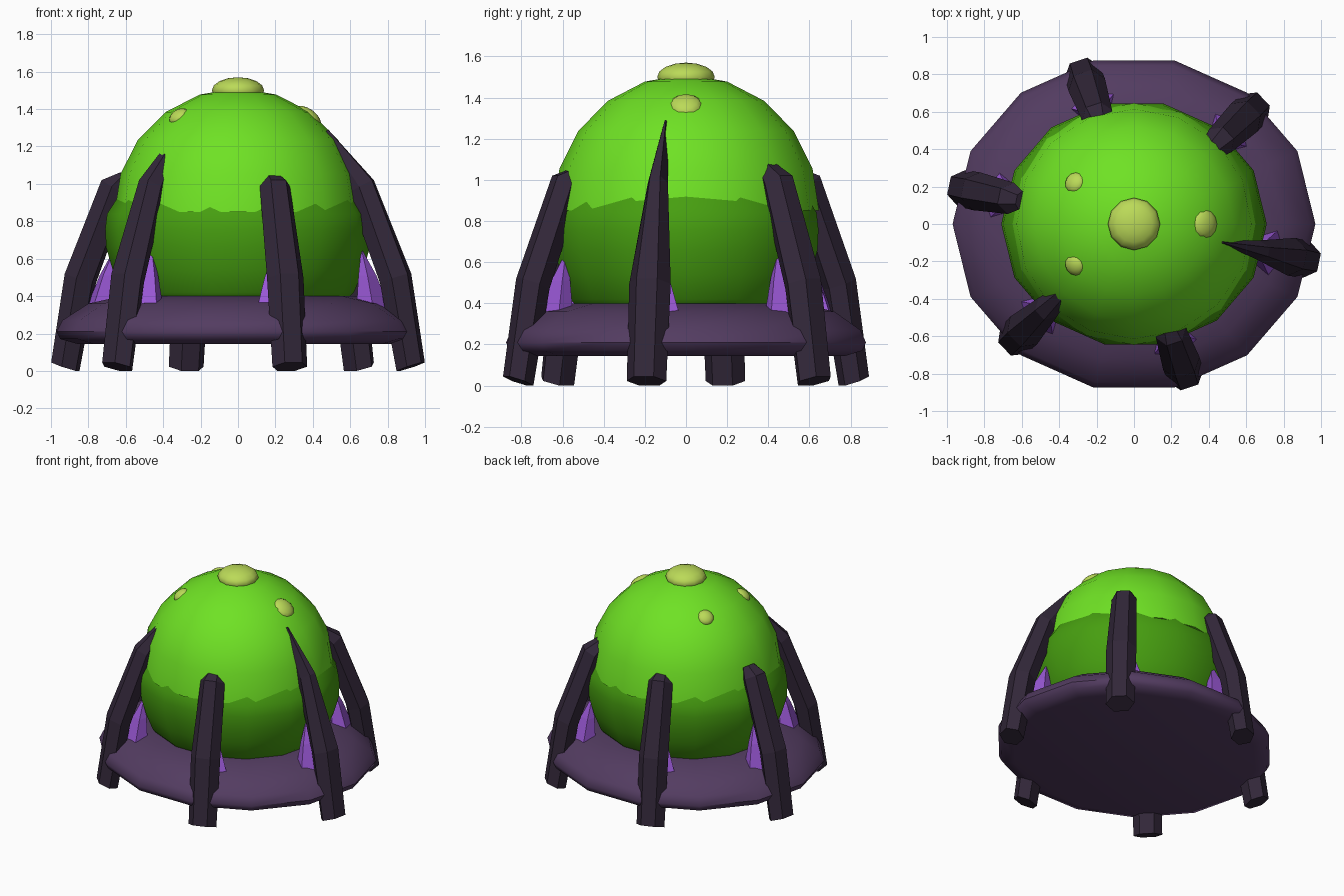
import bpy, bmesh, math
from mathutils import Vector, Matrix

if "Cube" in bpy.data.objects:
    bpy.data.objects.remove(bpy.data.objects["Cube"])


def material(name, hex_code):
    """Flat material from an sRGB hex colour."""
    def lin(c):
        c /= 255
        return c / 12.92 if c <= 0.04045 else ((c + 0.055) / 1.055) ** 2.4
    m = bpy.data.materials.new(name)
    rgb = [lin(int(hex_code[i:i + 2], 16)) for i in (0, 2, 4)]
    m.diffuse_color = (*rgb, 1)
    m.use_nodes = True
    m.node_tree.nodes["Principled BSDF"].inputs["Base Color"].default_value = m.diffuse_color
    return m


BRIGHT = material("bright green", "6FE224")
DARK = material("dark green", "479F10")
LIME = material("pale lime", "BBDA58")
BASE = material("dusky purple", "533C61")
LEG = material("near black purple", "322739")
CRYSTAL = material("bright violet", "9A58D6")


def finish(bm, name, mat, smooth_angle=0):
    bmesh.ops.recalc_face_normals(bm, faces=bm.faces)
    if smooth_angle:
        for f in bm.faces:
            f.smooth = True
        for e in bm.edges:
            e.smooth = e.calc_face_angle(0) < math.radians(smooth_angle)
    me = bpy.data.meshes.new(name)
    bm.to_mesh(me)
    bm.free()
    me.materials.append(mat)
    ob = bpy.data.objects.new(name, me)
    bpy.context.collection.objects.link(ob)
    return ob


def loft(bm, rings):
    """Skin closed rings of points and cap both ends."""
    rows = [[bm.verts.new(p) for p in ring] for ring in rings]
    n = len(rows[0])
    for a, b in zip(rows, rows[1:]):
        for i in range(n):
            bm.faces.new((a[i], a[(i + 1) % n], b[(i + 1) % n], b[i]))
    bm.faces.new(rows[0][::-1])
    bm.faces.new(rows[-1])


def lathe(name, profile, sides, y_scale, mat, angle):
    bm = bmesh.new()
    loft(bm, [[(r * math.cos(math.tau * i / sides),
                r * y_scale * math.sin(math.tau * i / sides), z)
               for i in range(sides)] for r, z in profile])
    return finish(bm, name, mat, angle)


# Base plate
lathe("base_plate", [(.86, .145), (.95, .17), (.97, .21), (.94, .27),
                     (.80, .36), (.62, .40)], 14, .925, BASE, 50)

# Lower body, slightly wider than the dome that sits in it
lathe("lower_body", [(.56, .36), (.62, .42), (.67, .54), (.705, .66),
                     (.71, .76), (.70, .84), (.645, .925)], 14, .93, DARK, 50)

# Upper dome
arc = [math.radians(a) for a in (90, 72, 54, 36, 18, 1)]
lathe("upper_dome", [(.66 * math.sin(a), .85 + .66 * math.cos(a)) for a in arc],
      16, .98, BRIGHT, 50)


# Spots on the dome
def spot(name, pos, normal, radius, height):
    bm = bmesh.new()
    bmesh.ops.create_uvsphere(bm, u_segments=12, v_segments=8, radius=1)
    turn = Vector(normal).to_track_quat('Z', 'Y').to_matrix().to_4x4()
    bm.transform(Matrix.Translation(pos) @ turn
                 @ Matrix.Diagonal((radius, radius, height, 1)))
    finish(bm, name, LIME, 60)


spot("crown_spot", (0, 0, 1.5), (0, 0, 1), .14, .07)
spot("right_spot", (.375, 0, 1.36), (.375, 0, .51), .08, .04)
for side, y in (("front", -.22), ("back", .22)):
    spot("left_" + side + "_spot", (-.315, y, 1.36), (-.315, y, .51), .058, .035)


# Legs with a violet crystal behind each: angle, shoulder half width,
# tip radius, tip height, tip half width
legs = [(-13, .05, .47, 1.29, .006), (47, .085, .57, 1.10, .05),
        (107, .085, .60, 1.06, .05), (167, .085, .62, 1.06, .05),
        (227, .07, .52, 1.21, .035), (287, .085, .60, 1.06, .05)]

for k, (deg, shoulder, tip_r, tip_z, tip_w) in enumerate(legs, 1):
    a = math.radians(deg)
    axis = Vector((math.cos(a), .9 * math.sin(a), 0))
    out = axis.normalized()
    side = Vector((-out.y, out.x, 0))

    def at(r, z, s=0):
        return axis * r + side * s + Vector((0, 0, z))

    # outer r, z, inner r, z, half width
    sections = [(1.015, .045, .88, .0, .098), (.94, .52, .79, .47, .103),
                (.74, 1.02, .61, .95, shoulder),
                (tip_r + .025, tip_z, tip_r - .02, tip_z - .03, tip_w)]
    rings = []
    for ro, zo, ri, zi, w in sections:
        rm, zm = (ro + ri) / 2, (zo + zi) / 2
        rings.append([at(ro, zo, -w * .5), at(ro, zo, w * .5), at(rm, zm, w),
                      at(ri, zi, w * .5), at(ri, zi, -w * .5), at(rm, zm, -w)])
    bm = bmesh.new()
    loft(bm, rings)
    finish(bm, f"leg_{k}", LEG)

    # Crystal shard: five-sided tapering spike
    bm = bmesh.new()
    loft(bm, [[at(r + s * .09 * math.cos(math.tau * i / 5), z,
                  s * .135 * math.sin(math.tau * i / 5)) for i in range(5)]
              for r, z, s in ((.74, .34, 1), (.71, .51, .55), (.68, .64, .06))])
    finish(bm, f"crystal_{k}", CRYSTAL)
